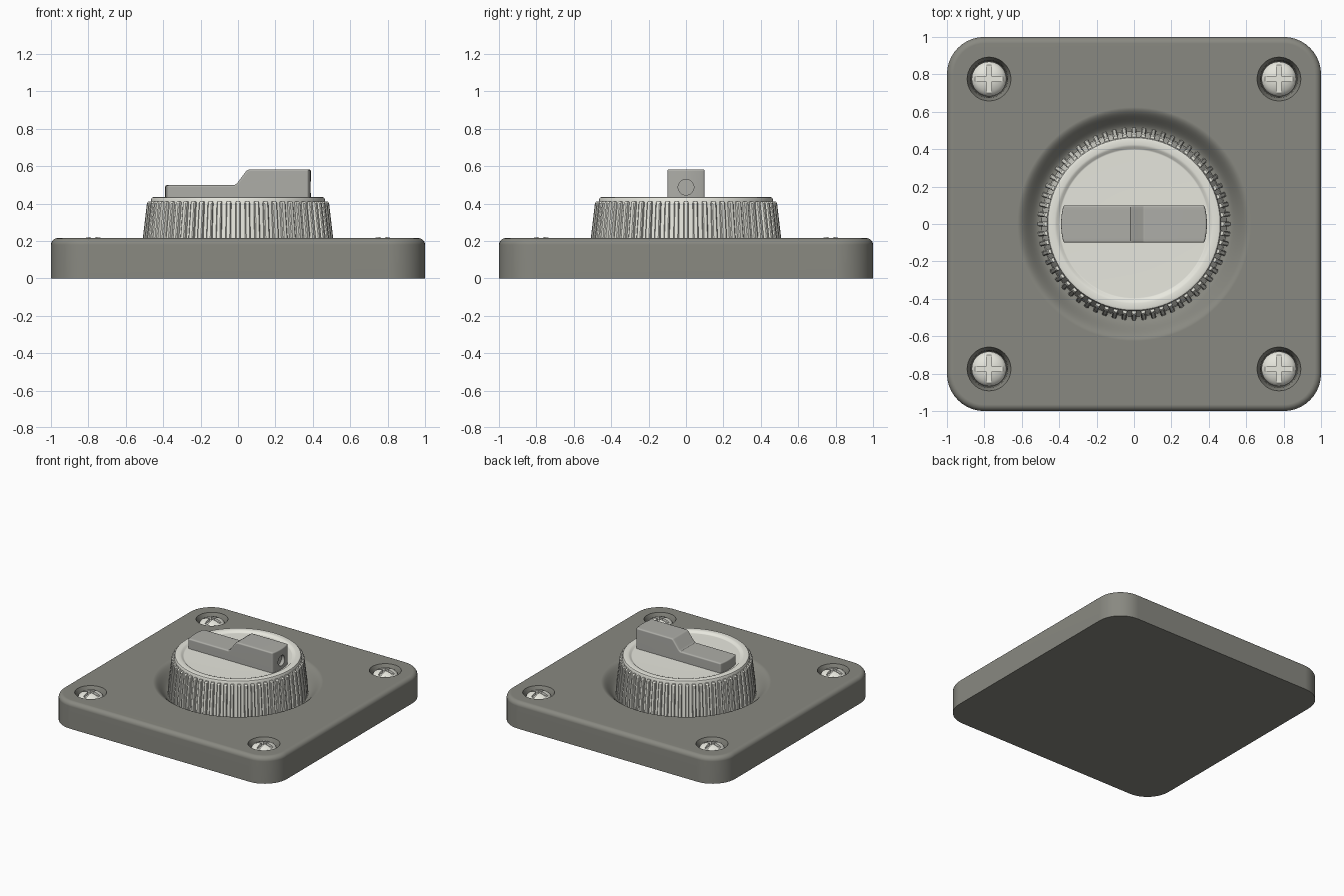
import bpy, bmesh
from math import sin, cos, pi, sqrt
from mathutils import Matrix, Vector

if "Cube" in bpy.data.objects:
    bpy.data.objects.remove(bpy.data.objects["Cube"])


def material(name, rgb):
    m = bpy.data.materials.new(name)
    m.diffuse_color = (*rgb, 1)
    m.use_nodes = True
    m.node_tree.nodes["Principled BSDF"].inputs["Base Color"].default_value = m.diffuse_color
    return m


DARK = material("plate_grey", (0.25, 0.25, 0.22))
CREAM = material("knob_cream", (0.8, 0.8, 0.73))
MID = material("handle_grey", (0.42, 0.42, 0.39))


def finish(name, bm, mat=None):
    bmesh.ops.recalc_face_normals(bm, faces=bm.faces)
    me = bpy.data.meshes.new(name)
    bm.to_mesh(me)
    bm.free()
    ob = bpy.data.objects.new(name, me)
    bpy.context.collection.objects.link(ob)
    if mat:
        me.materials.append(mat)
    return ob


def activate(ob):
    bpy.ops.object.select_all(action='DESELECT')
    ob.select_set(True)
    bpy.context.view_layer.objects.active = ob


def smooth(ob, angle=35):
    activate(ob)
    bpy.ops.object.shade_smooth_by_angle(angle=angle * pi / 180)
    w = ob.modifiers.new("normals", 'WEIGHTED_NORMAL')
    w.keep_sharp = True


def loft(name, loops, mat=None):
    """Skin a stack of equal-length point loops and cap both ends."""
    bm = bmesh.new()
    rows = [[bm.verts.new(p) for p in loop] for loop in loops]
    n = len(rows[0])
    for a, b in zip(rows, rows[1:]):
        for i in range(n):
            j = (i + 1) % n
            bm.faces.new((a[i], a[j], b[j], b[i]))
    bm.faces.new(rows[0][::-1])
    bm.faces.new(rows[-1])
    return finish(name, bm, mat)


def circle(r, z, n=96, x=0, y=0):
    return [(x + r * cos(2 * pi * i / n), y + r * sin(2 * pi * i / n), z) for i in range(n)]


def lathe(name, profile, mat=None, n=96, x=0, y=0):
    return loft(name, [circle(r, z, n, x, y) for r, z in profile], mat)


def rounded_square(half, radius, z, seg=10):
    pts = []
    for k, (sx, sy) in enumerate(((1, 1), (-1, 1), (-1, -1), (1, -1))):
        for i in range(seg + 1):
            a = (k + i / seg) * pi / 2
            pts.append((sx * (half - radius) + radius * cos(a),
                        sy * (half - radius) + radius * sin(a), z))
    return pts


def cut(ob, cutter):
    m = ob.modifiers.new("cut", 'BOOLEAN')
    m.operation, m.solver, m.object = 'DIFFERENCE', 'EXACT', cutter
    cutter.hide_render = True
    activate(ob)
    bpy.ops.object.modifier_apply(modifier=m.name)
    bpy.data.objects.remove(cutter)


# Base plate with rounded top edge
TOP, EDGE = 0.215, 0.035
loops = [rounded_square(1, 0.2, 0)]
for i in range(6):
    a = i / 5 * pi / 2
    d = EDGE * (1 - cos(a))
    loops.append(rounded_square(1 - d, 0.2 - d, TOP - EDGE + EDGE * sin(a)))
plate = loft("base_plate", loops, DARK)

# Soft dish around the knob
dish = [(0.40, 0.125)]
for i in range(11):
    t = i / 10
    dish.append((0.50 + 0.125 * t, 0.17 - 0.045 * cos(pi * t)))
dish.append((0.626, 0.3))
cut(plate, lathe("dish_cutter", dish, DARK))

# Screws in countersunk holes
P = 0.775
for k, (sx, sy) in enumerate(((1, 1), (-1, 1), (-1, -1), (1, -1))):
    x, y = sx * P, sy * P
    cut(plate, lathe("hole_cutter", [(0.095, 0.13), (0.1, 0.175), (0.117, 0.211), (0.12, 0.3)],
                     DARK, 40, x, y))
    dome = [(0.093, 0.12), (0.093, 0.175)]
    dome += [(0.093 * cos(a), 0.175 + 0.047 * sin(a)) for a in (0.25, 0.5, 0.75, 1.0, 1.2, 1.4)]
    screw = lathe(f"screw_{k + 1}", dome, CREAM, 40, x, y)
    for size in ((0.15, 0.026, 0.1), (0.026, 0.15, 0.1)):
        bm = bmesh.new()
        bmesh.ops.create_cube(bm, size=1)
        bmesh.ops.scale(bm, vec=size, verts=bm.verts)
        bmesh.ops.translate(bm, vec=(x, y, 0.248), verts=bm.verts)
        cut(screw, finish("slot_cutter", bm))
    smooth(screw)
smooth(plate)

# Knob body with a shallow recessed face
knob = lathe("knob_body", [(0.495, 0.115), (0.488, 0.215), (0.467, 0.405), (0.465, 0.422),
                           (0.461, 0.431), (0.452, 0.435), (0.425, 0.435), (0.413, 0.431),
                           (0.403, 0.422), (0.395, 0.419), (0.1, 0.419)], CREAM)
smooth(knob)

# Grip ribs around the knob
RIBS = 60
bm = bmesh.new()
for i in range(RIBS):
    rot = Matrix.Rotation(2 * pi * i / RIBS, 3, 'Z')
    rows = []
    for outer, z, w in ((0.515, 0.125, 0.014), (0.509, 0.215, 0.014),
                        (0.487, 0.402, 0.013), (0.48, 0.41, 0.011)):
        section = ((outer - 0.04, -w), (outer - 0.005, -w), (outer, -w + 0.005),
                   (outer, w - 0.005), (outer - 0.005, w), (outer - 0.04, w))
        rows.append([bm.verts.new(rot @ Vector((px, py, z))) for px, py in section])
    for a, b in zip(rows, rows[1:]):
        for j in range(6):
            k = (j + 1) % 6
            bm.faces.new((a[j], a[k], b[k], b[j]))
    bm.faces.new(rows[0][::-1])
    bm.faces.new(rows[-1])
smooth(finish("knob_ribs", bm, CREAM), 30)

# Stepped handle bar with gently curved ends
stations = []
for i in range(9):
    y = -0.1 + 0.2 * i / 8
    e = sqrt(0.39 ** 2 - y ** 2)
    stations.append([(-e, y, 0.40), (e, y, 0.40), (e, y, 0.583), (0.06, y, 0.583),
                     (0.045, y, 0.575), (-0.005, y, 0.508), (-0.02, y, 0.498), (-e, y, 0.498)])
handle = loft("handle", stations, MID)
b = handle.modifiers.new("bevel", 'BEVEL')
b.width, b.segments, b.limit_method, b.angle_limit = 0.01, 3, 'ANGLE', pi / 3
activate(handle)
bpy.ops.object.modifier_apply(modifier=b.name)

# Round hole in the tall end of the handle
bm = bmesh.new()
bmesh.ops.create_cone(bm, cap_ends=True, segments=32, radius1=0.042, radius2=0.042, depth=0.1,
                      matrix=Matrix.Translation((0.41, 0, 0.487)) @ Matrix.Rotation(pi / 2, 4, 'Y'))
cut(handle, finish("end_hole_cutter", bm, MID))
smooth(handle, 32)
